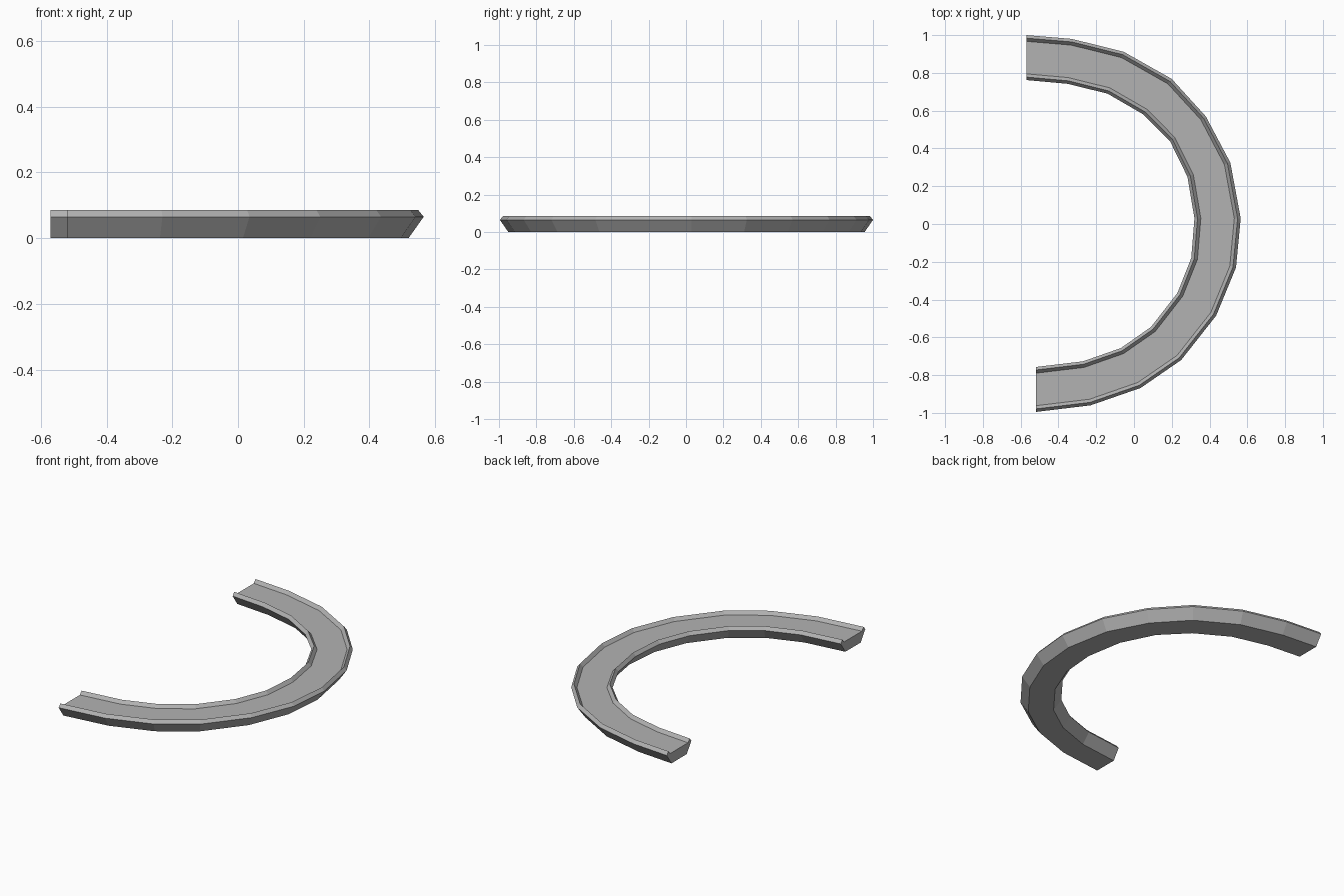
import bpy, bmesh

if "Cube" in bpy.data.objects:
    bpy.data.objects.remove(bpy.data.objects["Cube"])

# Outer and inner rim stations of the curved track, from the top view
OUTER = [(-.57, 1), (-.33, .98), (-.055, .912), (.20, .768), (.38, .57), (.51, .325), (.565, .03),
         (.54, -.23), (.435, -.485), (.25, -.72), (.035, -.868), (-.23, -.96), (-.52, -.995)]
INNER = [(-.57, .762), (-.35, .742), (-.14, .69), (.05, .58), (.19, .44), (.283, .25), (.32, .03),
         (.303, -.18), (.23, -.365), (.09, -.545), (-.07, -.657), (-.27, -.727), (-.52, -.757)]
# Half cross-section: (distance in from the rim, height)
WIDTH = .238
HALF = [(.045, 0), (0, .065), (.016, .085), (.033, .065)]
PROFILE = [(d / WIDTH, z) for d, z in HALF]
PROFILE += [(1 - t, z) for t, z in reversed(PROFILE)]

# Sweep the section along the stations
bm = bmesh.new()
rings = []
for o, i in zip(OUTER, INNER):
    rings.append([bm.verts.new((o[0] + (i[0] - o[0]) * t, o[1] + (i[1] - o[1]) * t, z))
                  for t, z in PROFILE])
n = len(PROFILE)
for a, b in zip(rings, rings[1:]):
    for k in range(n):
        m = (k + 1) % n
        bm.faces.new((a[k], a[m], b[m], b[k]))

# End caps
bm.faces.new(rings[0])
bm.faces.new(rings[-1])
bmesh.ops.recalc_face_normals(bm, faces=bm.faces)

mesh = bpy.data.meshes.new("curved_track")
bm.to_mesh(mesh)
bm.free()
track = bpy.data.objects.new("curved_track", mesh)
bpy.context.collection.objects.link(track)

grey = bpy.data.materials.new("grey")
grey.diffuse_color = (.45, .45, .45, 1)
grey.use_nodes = True
grey.node_tree.nodes["Principled BSDF"].inputs["Base Color"].default_value = grey.diffuse_color
mesh.materials.append(grey)
